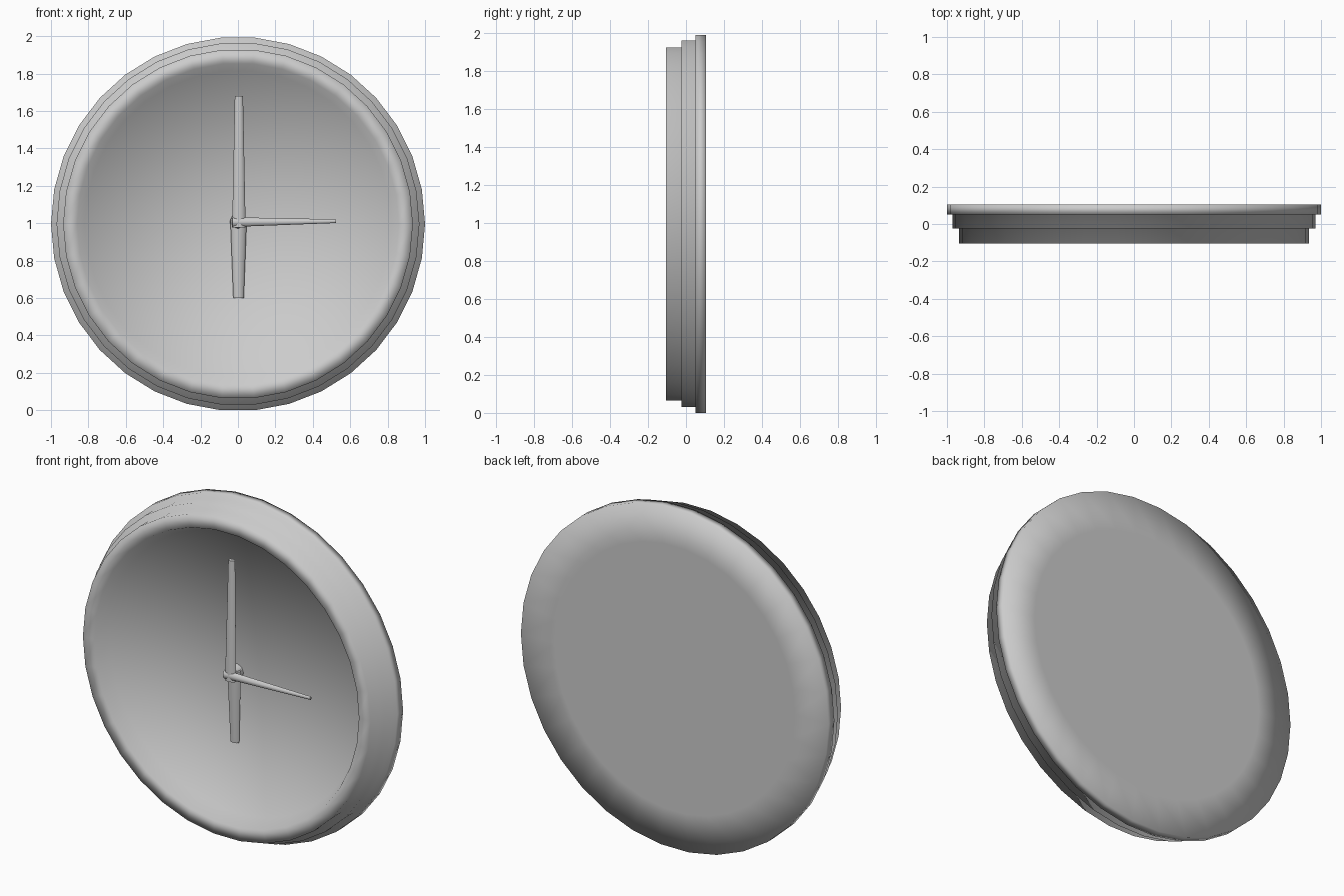
import bpy, bmesh, math
from mathutils import Vector, Matrix

if "Cube" in bpy.data.objects:
    bpy.data.objects.remove(bpy.data.objects["Cube"])

SIDES = 34
CZ = math.cos(math.pi / SIDES)  # centre height so the flat bottom edge rests on z = 0


def finish(bm, name, angle=None):
    bmesh.ops.recalc_face_normals(bm, faces=bm.faces)
    for f in bm.faces:
        f.smooth = True
    me = bpy.data.meshes.new(name)
    bm.to_mesh(me)
    bm.free()
    ob = bpy.data.objects.new(name, me)
    bpy.context.collection.objects.link(ob)
    if angle:
        bpy.ops.object.select_all(action='DESELECT')
        ob.select_set(True)
        bpy.context.view_layer.objects.active = ob
        bpy.ops.object.shade_smooth_by_angle(angle=angle)
    return ob


def lathe(name, profile):
    """Turn a (radius, y) profile around the y axis; zero radii become poles."""
    bm = bmesh.new()
    rings = []
    for r, y in profile:
        n = SIDES if r > 0 else 1
        rings.append([bm.verts.new((r * math.cos(2 * math.pi * i / SIDES), y,
                                    CZ + r * math.sin(2 * math.pi * i / SIDES)))
                      for i in range(n)])
    for a, b in zip(rings, rings[1:]):
        for i in range(SIDES):
            j = (i + 1) % SIDES
            quad = [a[i % len(a)], a[j % len(a)], b[j % len(b)], b[i % len(b)]]
            bm.faces.new(list(dict.fromkeys(quad)))
    return finish(bm, name)


def tapered_bar(name, start, end, r0, r1, flat=1.0):
    """Eight-sided tapered rod between two points, squashed along y by flat."""
    a, b = Vector(start), Vector(end)
    d = b - a
    z = d.normalized()
    side = z.cross(Vector((0, 1, 0)))
    side = side.normalized() if side.length > 0.1 else Vector((1, 0, 0))
    up = z.cross(side)
    bm = bmesh.new()
    bmesh.ops.create_cone(bm, cap_ends=True, segments=8, radius1=r0, radius2=r1,
                          depth=d.length)
    rot = Matrix((side, up * flat, z)).transposed().to_4x4()
    bmesh.ops.transform(bm, matrix=Matrix.Translation((a + b) / 2) @ rot, verts=bm.verts)
    return finish(bm, name, math.radians(60))


# Stepped case with raised rim, recessed dial and flat back
lathe("clock_body", [
    (0, -0.01), (0.82, -0.025),
    (0.86, -0.105), (0.935, -0.105), (0.935, -0.025), (0.97, -0.025),
    (0.97, 0.05), (1.0, 0.05), (1.0, 0.105), (0.78, 0.105), (0, 0.105)])

# Hub spindle and the three hands
tapered_bar("hub", (0, 0.02, CZ + 0.01), (0, -0.09, CZ + 0.01), 0.05, 0.03)
tapered_bar("minute_hand", (0.005, -0.075, CZ - 0.02), (0.005, -0.065, 1.68), 0.036, 0.022, 0.6)
tapered_bar("hour_hand", (-0.03, -0.08, CZ + 0.01), (0.525, -0.075, CZ + 0.015), 0.026, 0.01, 0.7)
tapered_bar("lower_hand", (0.003, -0.04, CZ + 0.03), (0.003, -0.033, 0.6), 0.044, 0.028, 0.6)
